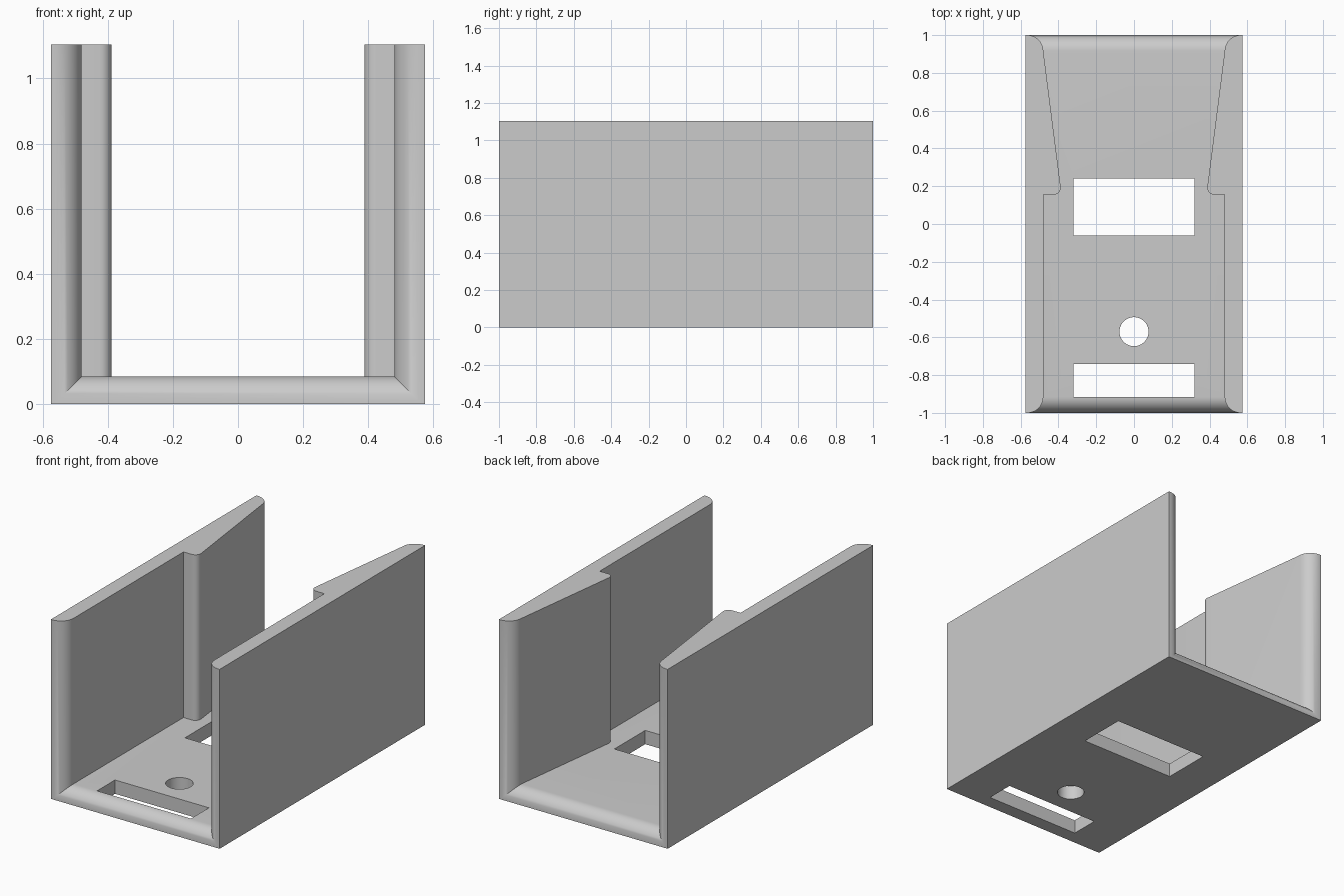
import bpy
import bmesh
from math import pi, cos, sin, radians
from mathutils import Vector

cube = bpy.data.objects.get("Cube")
if cube:
    bpy.data.objects.remove(cube, do_unlink=True)

W, H, T = 0.575, 1.105, 0.085   # half width, height, floor thickness
INNER, R = 0.48, 0.085          # wall inner face, end rounding

grey = bpy.data.materials.new("plain grey")
grey.use_nodes = True
grey.diffuse_color = (0.6, 0.6, 0.6, 1)
grey.node_tree.nodes["Principled BSDF"].inputs["Base Color"].default_value = (0.6, 0.6, 0.6, 1)


def arc(cx, cy, r, start, end, n=12):
    angles = [radians(start + (end - start) * i / n) for i in range(n + 1)]
    return [(cx + r * cos(a), cy + r * sin(a)) for a in angles]


def prism(name, points, offset):
    """Extrude a closed outline of 3D points along an offset."""
    bm = bmesh.new()
    face = bm.faces.new([bm.verts.new(p) for p in points])
    new = bmesh.ops.extrude_face_region(bm, geom=[face])["geom"]
    bmesh.ops.translate(bm, vec=Vector(offset), verts=[v for v in new if isinstance(v, bmesh.types.BMVert)])
    bmesh.ops.recalc_face_normals(bm, faces=bm.faces)
    mesh = bpy.data.meshes.new(name)
    bm.to_mesh(mesh)
    bm.free()
    mesh.materials.append(grey)
    obj = bpy.data.objects.new(name, mesh)
    bpy.context.collection.objects.link(obj)
    return obj


def combine(target, other, operation):
    mod = target.modifiers.new(operation.lower(), 'BOOLEAN')
    mod.operation, mod.solver, mod.object = operation, 'EXACT', other
    bpy.context.view_layer.objects.active = target
    bpy.ops.object.modifier_apply(modifier=mod.name)
    bpy.data.objects.remove(other, do_unlink=True)


# Floor with rounded front and back upper edges
side = [(-1, 0), (1, 0)] + arc(1 - R, 0, R, 0, 90)[1:] + arc(R - 1, 0, R, 90, 180)[:-1]
bracket = prism("bracket", [(-W, y, z) for y, z in side], (2 * W, 0, 0))

# Floor openings: two slots and a round hole
def slot(y0, y1):
    return [(-0.32, y0), (0.32, y0), (0.32, y1), (-0.32, y1)]

for outline in (slot(-0.06, 0.24), slot(-0.915, -0.74), arc(0, -0.57, 0.077, 0, 350, 35)):
    cutter = prism("floor_cutter", [(x, y, -0.1) for x, y in outline], (0, 0, 0.3))
    combine(bracket, cutter, 'DIFFERENCE')

# Side walls with rounded ends and an inward catch ramp
wall = [(W, -1)] + [(W, 1)]
wall += arc(INNER + R, 1 - R, R, 90, 180)
wall += arc(0.425, 0.192, 0.037, 173, 270, 8)
wall += [(INNER, 0.155)]
wall += arc(INNER + R, R - 1, R, 180, 270)
for sign in (1, -1):
    part = prism("side_wall", [(sign * x, y, 0) for x, y in wall], (0, 0, H))
    combine(bracket, part, 'UNION')

bpy.ops.object.select_all(action='DESELECT')
bracket.select_set(True)
bpy.context.view_layer.objects.active = bracket
bpy.ops.object.shade_smooth_by_angle(angle=radians(30))
